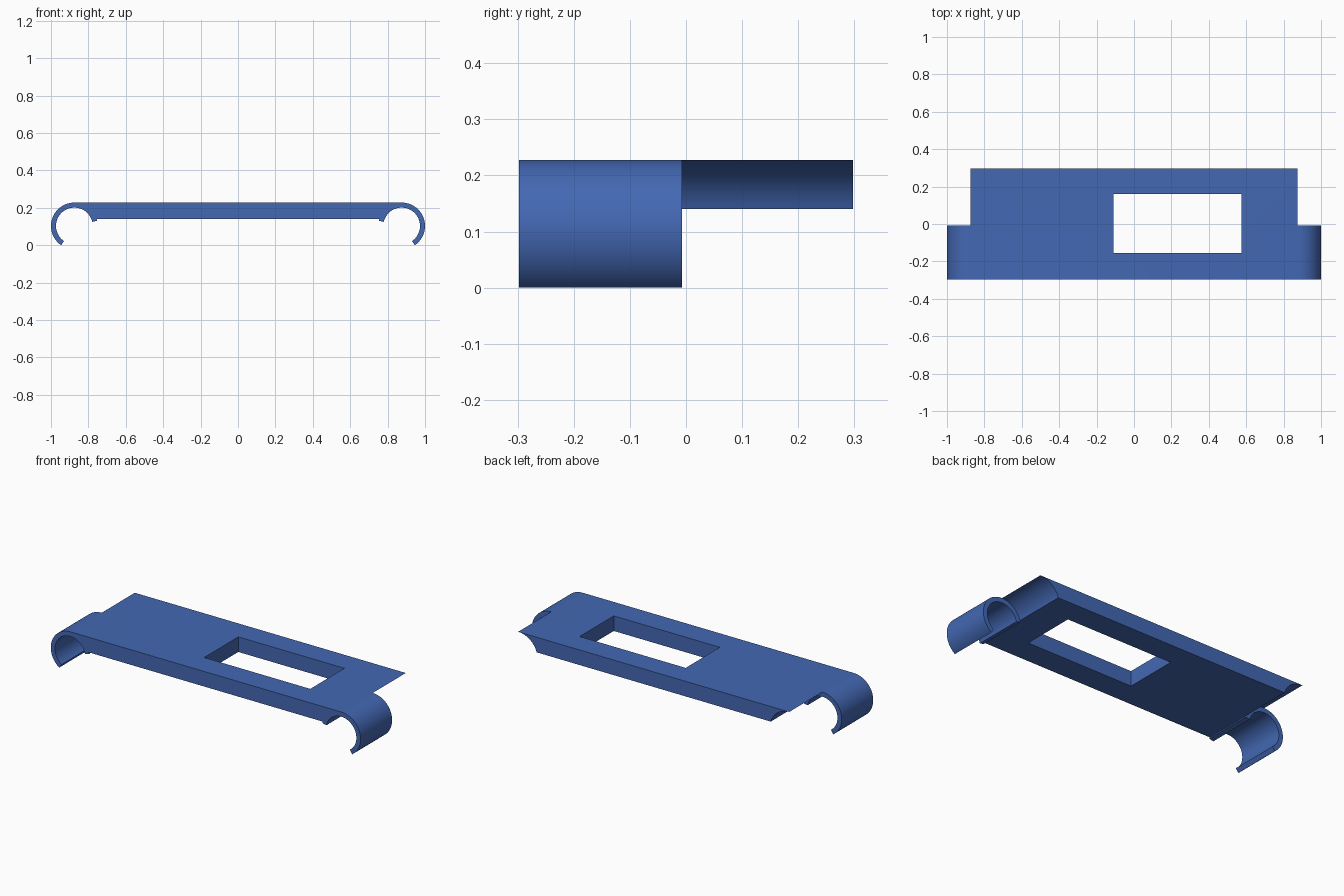
import bpy, bmesh, math

if "Cube" in bpy.data.objects:
    bpy.data.objects.remove(bpy.data.objects["Cube"])

CX, CZ = 0.875, 0.103          # clip centre
R_OUT, R_IN = 0.125, 0.098     # clip radii
TOP, BOTTOM = CZ + R_OUT, 0.14 # plate heights
Y0, Y_STEP, Y1 = -0.298, -0.007, 0.298
LIP, TIP = 13, 235.5           # clip arc ends in degrees
PLATE = math.degrees(math.asin((BOTTOM - CZ) / R_OUT))

blue = bpy.data.materials.new("blue plastic")
blue.diffuse_color = (0.056, 0.138, 0.45, 1)
blue.use_nodes = True
blue.node_tree.nodes["Principled BSDF"].inputs["Base Color"].default_value = blue.diffuse_color


def arc(radius, a0, a1, n):
    """Points around the left clip centre."""
    angles = [math.radians(a0 + (a1 - a0) * i / n) for i in range(n + 1)]
    return [(-CX + radius * math.cos(a), CZ + radius * math.sin(a)) for a in angles]


def mirrored(half):
    return half + [(-x, z) for x, z in reversed(half)]


def extrude(name, profile, y0, y1):
    bm = bmesh.new()
    face = bm.faces.new([bm.verts.new((x, y0, z)) for x, z in profile])
    out = bmesh.ops.extrude_face_region(bm, geom=[face])
    verts = [v for v in out["geom"] if isinstance(v, bmesh.types.BMVert)]
    bmesh.ops.translate(bm, verts=verts, vec=(0, y1 - y0, 0))
    bmesh.ops.recalc_face_normals(bm, faces=bm.faces)
    mesh = bpy.data.meshes.new(name)
    bm.to_mesh(mesh)
    bm.free()
    mesh.materials.append(blue)
    obj = bpy.data.objects.new(name, mesh)
    bpy.context.collection.objects.link(obj)
    return obj


def combine(target, tool, operation):
    mod = target.modifiers.new(operation.lower(), "BOOLEAN")
    mod.operation, mod.object, mod.solver = operation, tool, "EXACT"
    bpy.context.view_layer.objects.active = target
    bpy.ops.object.modifier_apply(modifier=mod.name)
    bpy.data.objects.remove(tool)


# Front half: plate with an open round clip at each end
front = (arc(R_OUT, PLATE, LIP, 1) + arc(R_IN, LIP, TIP, 48) + arc(R_OUT, TIP, 90, 32))
body = extrude("clip_plate", mirrored(front), Y0, Y_STEP)

# Back half: plate with hollow ends that clear the clips
rear = extrude("rear_plate", mirrored(arc(R_OUT, PLATE, 90, 18)), Y_STEP, Y1)
combine(body, rear, "UNION")

# Rectangular window, off centre
window = extrude("window_cutter", [(-0.11, 0), (0.575, 0), (0.575, 0.4), (-0.11, 0.4)], -0.155, 0.16)
combine(body, window, "DIFFERENCE")

body.select_set(True)
bpy.ops.object.shade_smooth_by_angle(angle=math.radians(25))
